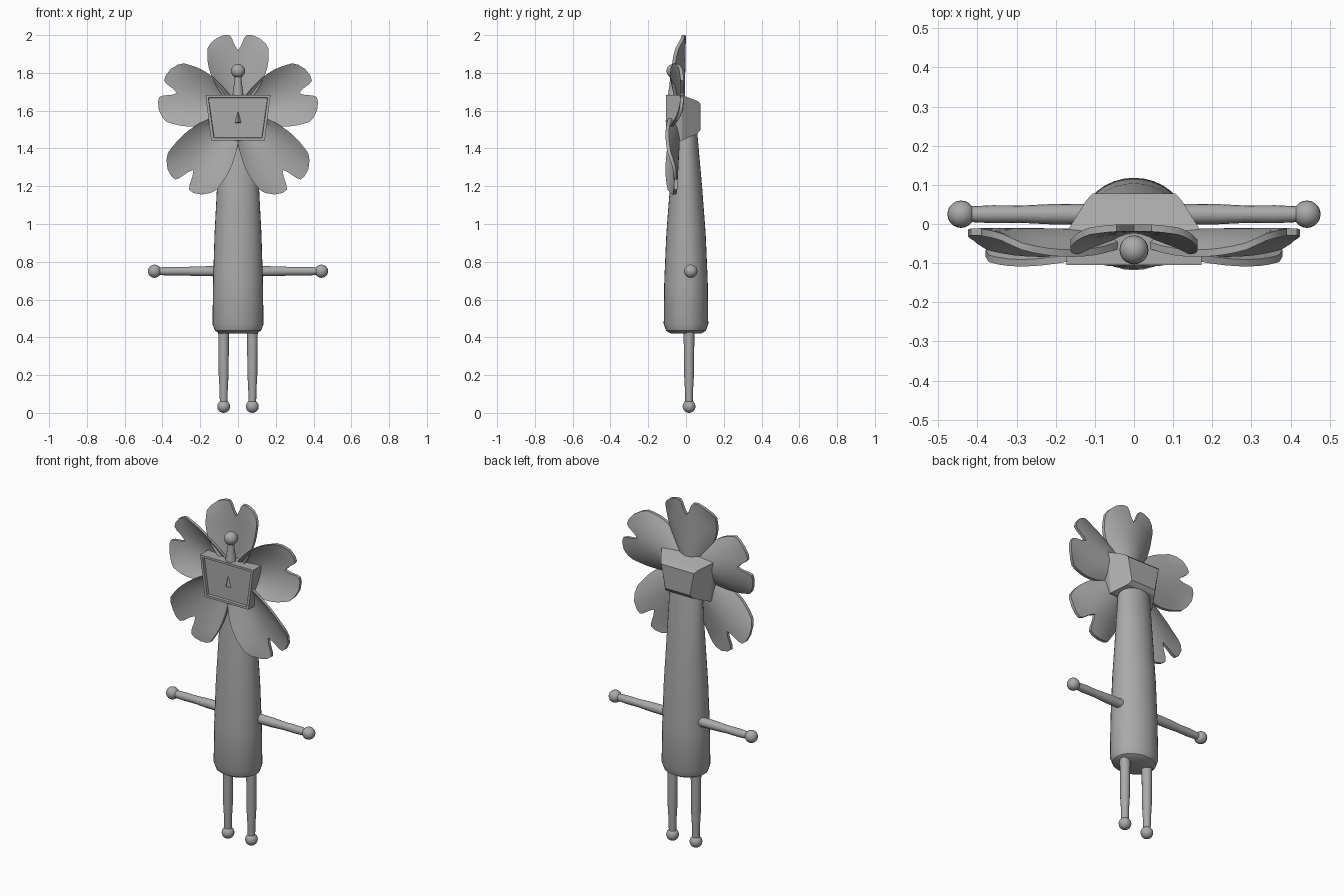
import bpy, bmesh, math
from mathutils import Vector, Matrix

if "Cube" in bpy.data.objects:
    bpy.data.objects.remove(bpy.data.objects["Cube"])

GREY = (0.4, 0.4, 0.4, 1)
grey = bpy.data.materials.new("plain grey")
grey.use_nodes = True
grey.diffuse_color = GREY
grey.node_tree.nodes["Principled BSDF"].inputs["Base Color"].default_value = GREY


def finish(name, bm, smooth=35):
    bmesh.ops.recalc_face_normals(bm, faces=bm.faces)
    mesh = bpy.data.meshes.new(name)
    bm.to_mesh(mesh)
    bm.free()
    obj = bpy.data.objects.new(name, mesh)
    bpy.context.collection.objects.link(obj)
    mesh.materials.append(grey)
    if smooth:
        bpy.ops.object.select_all(action='DESELECT')
        bpy.context.view_layer.objects.active = obj
        obj.select_set(True)
        bpy.ops.object.shade_smooth_by_angle(angle=math.radians(smooth))
    return obj


def loft(name, rings, smooth=35):
    """Join closed rings of points and cap both ends."""
    bm = bmesh.new()
    loops = [[bm.verts.new(p) for p in ring] for ring in rings]
    n = len(loops[0])
    for a, b in zip(loops, loops[1:]):
        for i in range(n):
            j = (i + 1) % n
            bm.faces.new((a[i], a[j], b[j], b[i]))
    bm.faces.new(loops[0])
    bm.faces.new(loops[-1])
    return finish(name, bm, smooth)


def rod(name, start, axis, profile, sides=16):
    """Round rod along an axis from (distance, radius) pairs."""
    turn = Vector((0, 0, 1)).rotation_difference(Vector(axis)).to_matrix()
    rings = []
    for d, r in profile:
        rings.append([Vector(start) + turn @ Vector((r * math.cos(2 * math.pi * i / sides),
                      r * math.sin(2 * math.pi * i / sides), d)) for i in range(sides)])
    return loft(name, rings)


def ball(name, centre, radius):
    bm = bmesh.new()
    bmesh.ops.create_uvsphere(bm, u_segments=20, v_segments=12, radius=radius,
                              matrix=Matrix.Translation(centre))
    return finish(name, bm, 60)


def interp(table, x):
    for (x0, y0), (x1, y1) in zip(table, table[1:]):
        if x <= x1:
            return y0 + (y1 - y0) * (x - x0) / (x1 - x0)
    return table[-1][1]


# Body: tapered oval column (z, x radius, y radius)
body = [(0.42, 0.095, 0.08), (0.435, 0.122, 0.105), (0.47, 0.135, 0.118), (0.7, 0.132, 0.115),
        (0.95, 0.124, 0.104), (1.2, 0.111, 0.085), (1.48, 0.098, 0.06), (1.55, 0.08, 0.05)]
loft("body", [[(rx * math.cos(i * math.pi / 16), ry * math.sin(i * math.pi / 16), z)
               for i in range(32)] for z, rx, ry in body])

# Arms and legs with round ends
for side, word in ((1, "left"), (-1, "right")):
    rod(word + "_arm", (side * 0.09, 0.025, 0.75), (side, 0, 0),
        [(0, 0.027), (0.12, 0.026), (0.2, 0.022), (0.27, 0.023), (0.35, 0.019)])
    ball(word + "_hand", (side * 0.442, 0.025, 0.75), 0.035)
    rod(word + "_leg", (side * 0.076, 0.016, 0.45), (0, 0, -1),
        [(0, 0.029), (0.15, 0.027), (0.25, 0.026), (0.32, 0.022), (0.4, 0.02)])
    ball(word + "_foot", (side * 0.076, 0.016, 0.034), 0.034)

# Petals: cupped sheets with a notched tip
EDGE = [(0, 0.8), (0.1, 0.86), (0.2, 0.96), (0.28, 1.0), (0.45, 1.0),
        (0.7, 0.96), (0.9, 0.89), (1, 0.82)]
COLUMNS = [0, 0.1, 0.2, 0.28, 0.45, 0.6, 0.7, 0.8, 0.9, 1]
COLUMNS = [-v for v in COLUMNS[:0:-1]] + COLUMNS


def petal(name, angle, length, root_y, lean):
    bm = bmesh.new()
    out = Vector((math.cos(angle), 0, math.sin(angle)))
    across = Vector((-out.z, 0, out.x))
    rows = 10
    grid = []
    for k in range(rows + 1):
        line = []
        for v in COLUMNS:
            s = k / rows * interp(EDGE, abs(v))
            width = 0.015 + 0.147 * math.sin(min(s / 0.72, 1) * math.pi / 2) ** 0.9
            cup = 0.055 * v * v * math.sin(math.pi * min(s, 0.95)) ** 0.6
            p = out * s * length + across * v * width
            line.append(bm.verts.new((p.x, root_y + lean * s - cup, 1.6 + p.z)))
        grid.append(line)
    for a, b in zip(grid, grid[1:]):
        for i in range(len(a) - 1):
            bm.faces.new((a[i], a[i + 1], b[i + 1], b[i]))
    # Thicken towards the front
    faces = list(bm.faces)
    made = bmesh.ops.extrude_face_region(bm, geom=faces)["geom"]
    for v in made:
        if isinstance(v, bmesh.types.BMVert):
            v.co.y -= 0.018
    return finish(name, bm)


petal("top_petal", math.radians(90), 0.4, -0.008, 0.008)
for a, word in ((16, "left"), (164, "right")):
    petal(word + "_side_petal", math.radians(a), 0.42, -0.012, 0.002)
for a, word in ((-53, "left"), (-127, "right")):
    petal(word + "_lower_petal", math.radians(a), 0.49, -0.025, -0.02)

# Head: tapered box with a recessed face panel and a narrowing back
def trapezoid(y, top, bottom, high, low):
    return [(-bottom, y, low), (bottom, y, low), (top, y, high), (-top, y, high)]


loft("head", [trapezoid(-0.09, 0.155, 0.126, 1.667, 1.458),
              trapezoid(-0.105, 0.157, 0.128, 1.669, 1.456),
              trapezoid(-0.105, 0.172, 0.142, 1.682, 1.443),
              trapezoid(-0.02, 0.172, 0.142, 1.682, 1.443),
              trapezoid(0.06, 0.122, 0.092, 1.652, 1.478),
              trapezoid(0.078, 0.106, 0.08, 1.635, 1.5)], 20)

# Nose: small upright pyramid on the face panel
loft("nose", [[(-0.018, -0.088, 1.535), (0.018, -0.088, 1.535), (0, -0.11, 1.54)],
              [(-0.002, -0.088, 1.595), (0.002, -0.088, 1.595), (0, -0.092, 1.595)]], 0)

# Antenna: flared stem with a ball
rod("antenna_stem", (0, -0.066, 1.67), (0, 0, 1),
    [(0, 0.03), (0.03, 0.027), (0.07, 0.021), (0.12, 0.017)])
ball("antenna_ball", (0, -0.066, 1.81), 0.037)
